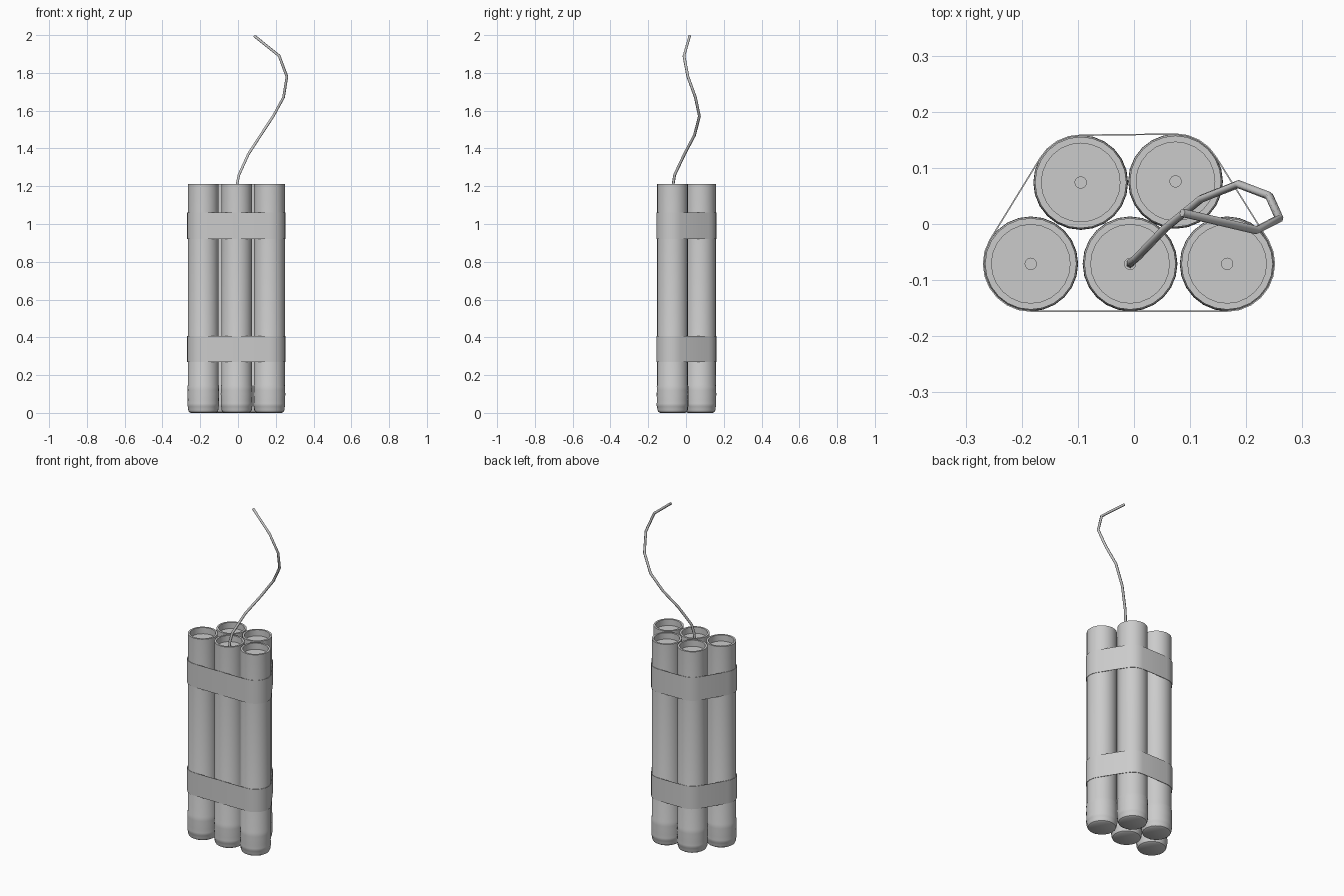
import bpy, bmesh, math
from mathutils import Vector
from mathutils.geometry import convex_hull_2d

if "Cube" in bpy.data.objects:
    bpy.data.objects.remove(bpy.data.objects["Cube"])

SIDES = 24
CENTRES = [(-0.184, -0.071), (-0.007, -0.071), (0.166, -0.071),
           (-0.095, 0.074), (0.074, 0.076)]


def finish(name, bm, angle=35):
    bmesh.ops.recalc_face_normals(bm, faces=bm.faces)
    mesh = bpy.data.meshes.new(name)
    bm.to_mesh(mesh)
    bm.free()
    obj = bpy.data.objects.new(name, mesh)
    bpy.context.collection.objects.link(obj)
    bpy.ops.object.select_all(action='DESELECT')
    obj.select_set(True)
    bpy.context.view_layer.objects.active = obj
    bpy.ops.object.shade_smooth_by_angle(angle=math.radians(angle))
    return obj


def circle(centre, r):
    return [Vector((centre[0] + r * math.cos(2 * math.pi * i / SIDES),
                    centre[1] + r * math.sin(2 * math.pi * i / SIDES))) for i in range(SIDES)]


def bridge(bm, a, b):
    n = len(a)
    for i in range(n):
        bm.faces.new((a[i], a[(i + 1) % n], b[(i + 1) % n], b[i]))


def lathe(name, centre, profile):
    bm = bmesh.new()
    rings = [[bm.verts.new((p.x, p.y, z)) for p in circle(centre, r)] for r, z in profile]
    for a, b in zip(rings, rings[1:]):
        bridge(bm, a, b)
    bm.faces.new(rings[0])
    bm.faces.new(rings[-1])
    return finish(name, bm)


# Stick: rounded base, ridged end cap, plain tube, recessed top with fuse hole
STICK = [(0.066, 0.0), (0.076, 0.006), (0.081, 0.018), (0.0815, 0.032),
         (0.084, 0.036), (0.084, 0.05), (0.083, 0.07), (0.0845, 0.1),
         (0.083, 0.12), (0.084, 0.14), (0.0815, 0.147),
         (0.0815, 1.212), (0.070, 1.212), (0.070, 1.175),
         (0.010, 1.175), (0.010, 1.15)]
for n, c in enumerate(CENTRES):
    lathe(f"stick_{n + 1}", c, STICK)


# Tape bands wrapped round the whole bundle
def band(name, z0, z1):
    outer = [p for c in CENTRES for p in circle(c, 0.0855)]
    inner = [p for c in CENTRES for p in circle(c, 0.083)]
    order = convex_hull_2d(outer)
    bm = bmesh.new()
    loops = [[bm.verts.new((pts[i].x, pts[i].y, z)) for i in order]
             for pts, z in ((outer, z0), (outer, z1), (inner, z1), (inner, z0))]
    for k in range(4):
        bridge(bm, loops[k], loops[(k + 1) % 4])
    finish(name, bm)


band("lower_band", 0.27, 0.407)
band("upper_band", 0.92, 1.06)

# Fuse: bent cord rising from the front middle stick
PATH = [(-0.007, -0.071, 1.15), (-0.006, -0.069, 1.205), (0.005, -0.06, 1.26),
        (0.055, -0.008, 1.37), (0.12, 0.045, 1.47), (0.186, 0.071, 1.57),
        (0.241, 0.05, 1.67), (0.259, 0.01, 1.78), (0.218, -0.011, 1.89),
        (0.086, 0.02, 1.996)]
curve = bpy.data.curves.new("fuse", 'CURVE')
curve.dimensions = '3D'
curve.bevel_depth = 0.0075
curve.bevel_resolution = 1
curve.use_fill_caps = True
spline = curve.splines.new('POLY')
spline.points.add(len(PATH) - 1)
for pt, co in zip(spline.points, PATH):
    pt.co = (*co, 1)
bpy.context.collection.objects.link(bpy.data.objects.new("fuse", curve))
